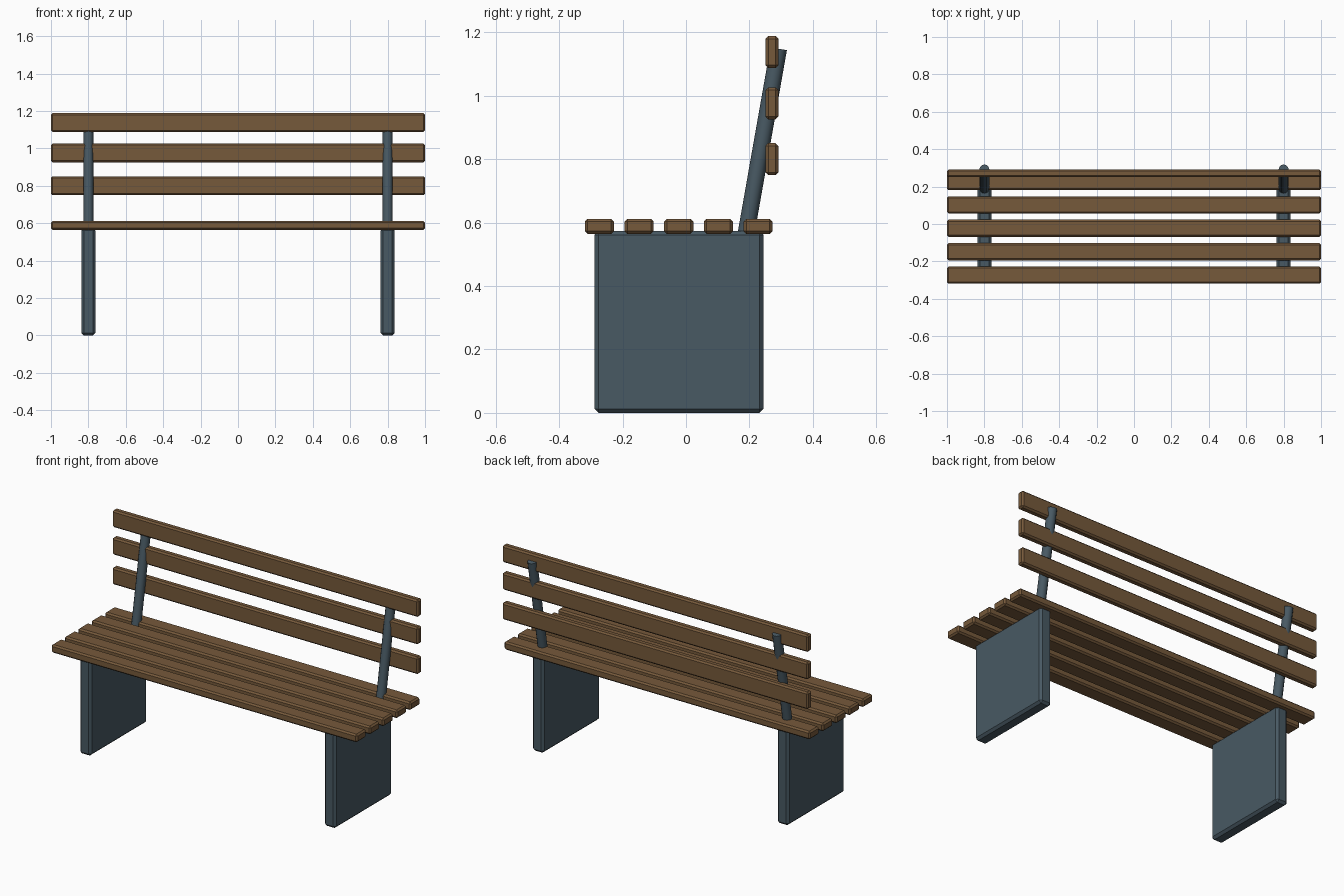
import bpy
from math import radians, sin, cos

cube = bpy.data.objects.get("Cube")
if cube:
    bpy.data.objects.remove(cube, do_unlink=True)


def material(name, color):
    mat = bpy.data.materials.new(name)
    mat.use_nodes = True
    mat.diffuse_color = color
    bsdf = next(n for n in mat.node_tree.nodes if n.type == 'BSDF_PRINCIPLED')
    bsdf.inputs["Base Color"].default_value = color
    return mat


wood = material("brown wood", (0.18, 0.10, 0.043, 1))
metal = material("slate metal", (0.065, 0.10, 0.125, 1))


def box(name, center, size, bevel, mat):
    """Chamfered box."""
    bpy.ops.mesh.primitive_cube_add(size=1, location=center)
    obj = bpy.context.object
    obj.name = name
    obj.scale = size
    bpy.ops.object.transform_apply(location=False, rotation=False, scale=True)
    mod = obj.modifiers.new("chamfer", 'BEVEL')
    mod.width = bevel
    mod.segments = 1
    obj.data.materials.append(mat)
    return obj


# Seat slats, front to back
for i in range(5):
    box(f"seat_slat_{i + 1}", (0, -0.273 + 0.125 * i, 0.588),
        (2, 0.092, 0.048), 0.009, wood)

# Backrest slats, bottom to top
for i, z in enumerate((0.80, 0.976, 1.138)):
    box(f"back_slat_{i + 1}", (0, 0.271, z), (2, 0.041, 0.101), 0.009, wood)

# Slab legs and leaning backrest posts on both sides
TILT = radians(10)
LENGTH = 0.61
for side, x in (("left", 0.8), ("right", -0.8)):
    box(f"{side}_leg", (x, -0.022, 0.287), (0.075, 0.534, 0.574), 0.013, metal)
    bpy.ops.mesh.primitive_cylinder_add(
        vertices=12, radius=0.0265, depth=LENGTH, rotation=(-TILT, 0, 0),
        location=(x, 0.292 - sin(TILT) * LENGTH / 2, 1.148 - cos(TILT) * LENGTH / 2))
    post = bpy.context.object
    post.name = f"{side}_back_post"
    post.data.materials.append(metal)
    bpy.ops.object.shade_smooth_by_angle(angle=radians(35))
